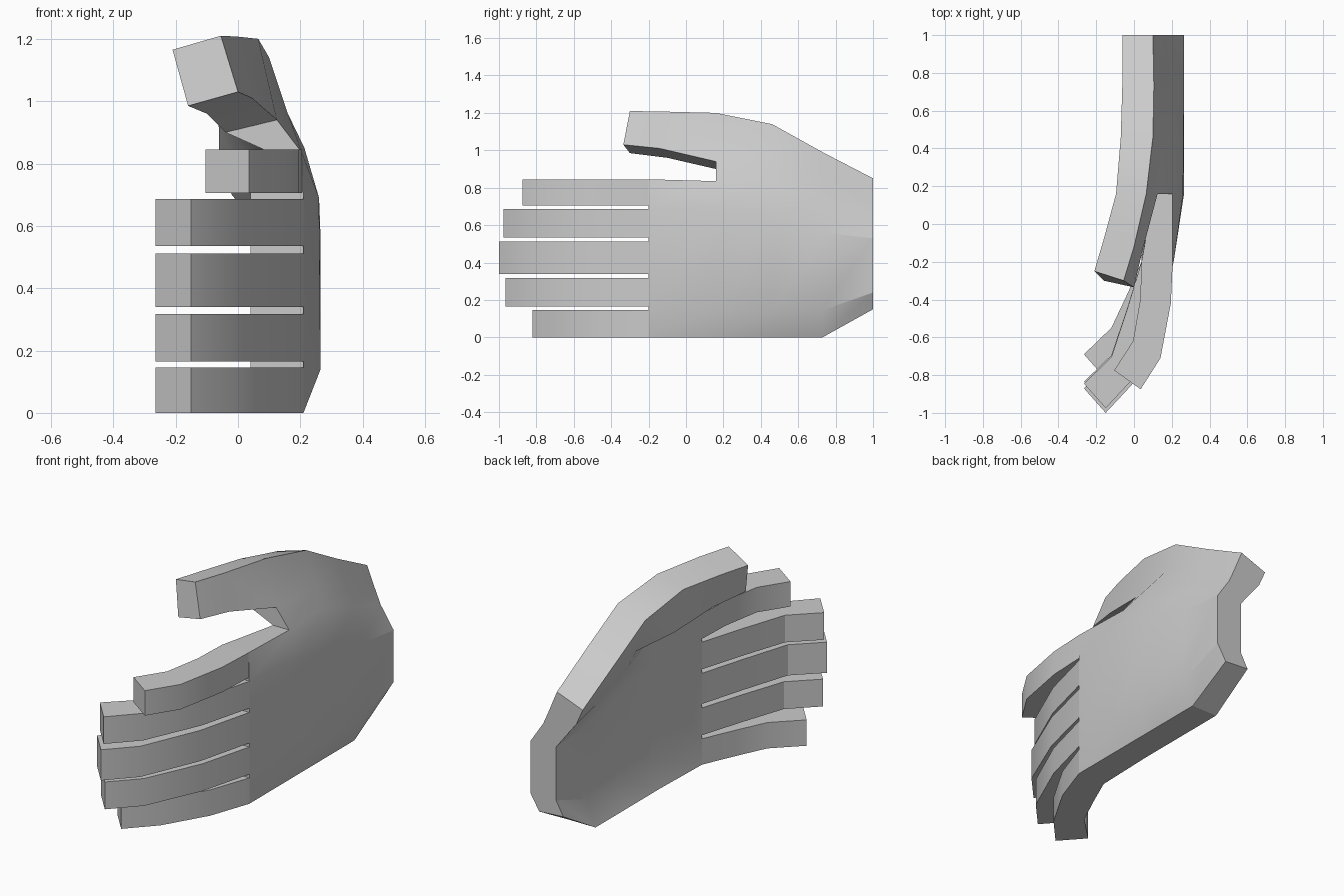
import bpy, bmesh, math
from mathutils import Vector

if "Cube" in bpy.data.objects:
    bpy.data.objects.remove(bpy.data.objects["Cube"])


def loft(bm, sections, start=(), end=()):
    """Skin thick strips: each section is a list of (outer, inner) point pairs.
    start / end list the columns that get an end face."""
    rows = [[(bm.verts.new(o), bm.verts.new(i)) for o, i in s] for s in sections]
    n = len(rows[0])
    for a, b in zip(rows, rows[1:]):
        for k in range(n - 1):
            for side in (0, 1):
                bm.faces.new((a[k][side], a[k + 1][side], b[k + 1][side], b[k][side]))
        for k in (0, n - 1):
            bm.faces.new((a[k][0], a[k][1], b[k][1], b[k][0]))
    for row, cols in ((rows[0], start), (rows[-1], end)):
        for k in cols:
            bm.faces.new((row[k][0], row[k + 1][0], row[k + 1][1], row[k][1]))


def finish(bm, name):
    bmesh.ops.remove_doubles(bm, verts=bm.verts, dist=0.0005)
    bmesh.ops.recalc_face_normals(bm, faces=bm.faces)
    me = bpy.data.meshes.new(name)
    bm.to_mesh(me)
    bm.free()
    ob = bpy.data.objects.new(name, me)
    bpy.context.collection.objects.link(ob)
    bpy.ops.object.select_all(action='DESELECT')
    ob.select_set(True)
    bpy.context.view_layer.objects.active = ob
    bpy.ops.object.shade_smooth_by_angle(angle=math.radians(25))


def slab(y, pts):
    """Cross-section at y from (outer x, outer z, inner x, inner z) columns."""
    return [(Vector((a, y, b)), Vector((c, y, d))) for a, b, c, d in pts]


# palm with wrist, from the crotch of the thumb to the wrist
crotch = slab(.16, [(.21, 0, .05, 0), (.265, .14, .10, .14), (.26, .69, .10, .68),
                    (.205, .835, .105, .835), (.125, .94, -.04, .90), (.065, 1.2, -.095, 1.155)])
rear = [
    crotch,
    slab(.46, [(.21, 0, .05, 0), (.265, .14, .105, .14), (.262, .64, .105, .62),
               (.213, .85, .045, .78), (.16, .96, -.01, .90), (.1, 1.14, -.07, 1.09)]),
    slab(.73, [(.21, 0, .05, 0), (.265, .145, .105, .145), (.265, .56, .105, .55),
               (.205, .75, .045, .69), (.16, .86, -.01, .80), (.105, .99, -.062, .935)]),
    slab(1, [(.21, .15, .06, .16), (.265, .24, .105, .24), (.265, .53, .105, .54),
             (.185, .65, .035, .63), (.15, .73, -.02, .70), (.1, .85, -.06, .79)]),
]
bm = bmesh.new()
loft(bm, rear, start=[3], end=range(5))

# knuckle half of the palm
knuckles = slab(-.2, [(.21, 0, .04, 0), (.21, .145, .04, .145),
                      (.21, .687, .04, .687), (.205, .845, .04, .845)])
loft(bm, [knuckles, crotch[:4]], start=range(3))

# thumb
V = Vector
thumb = [
    crotch[4:],
    [(V((.045, -.14, 1.01)), V((-.1, -.1, .96))), (V((0, -.12, 1.207)), V((-.16, -.08, 1.163)))],
    [(V((0, -.335, 1.03)), V((-.16, -.3, .985))), (V((-.055, -.3, 1.21)), V((-.21, -.25, 1.165)))],
]
loft(bm, thumb, end=[0])
finish(bm, "palm_and_thumb")

# fingers: outer x, outer y, inner x, inner y along the bend
curled = [(.21, -.2, .04, -.2), (.13, -.52, -.035, -.46),
          (-.01, -.85, -.12, -.73), (-.15, -1.0, -.265, -.87)]
relaxed = [(.205, -.2, .04, -.2), (.195, -.42, .033, -.4),
           (.14, -.71, -.005, -.62), (.035, -.875, -.105, -.775)]
fingers = [(0, .145, curled, .18), (.165, .318, curled, .035), (.34, .512, curled, 0),
           (.535, .687, curled, .025), (.705, .845, relaxed, 0)]
for n, (z0, z1, path, short) in enumerate(fingers):
    bm = bmesh.new()
    sections = []
    for (ox, oy, ix, iy), f in zip(path, (0, .5, 1, 1)):
        d = short * f
        sections.append([(V((ox, oy + d, z)), V((ix, iy + d, z))) for z in (z0, z1)])
    loft(bm, sections, start=[0], end=[0])
    finish(bm, f"finger_{n + 1}")
